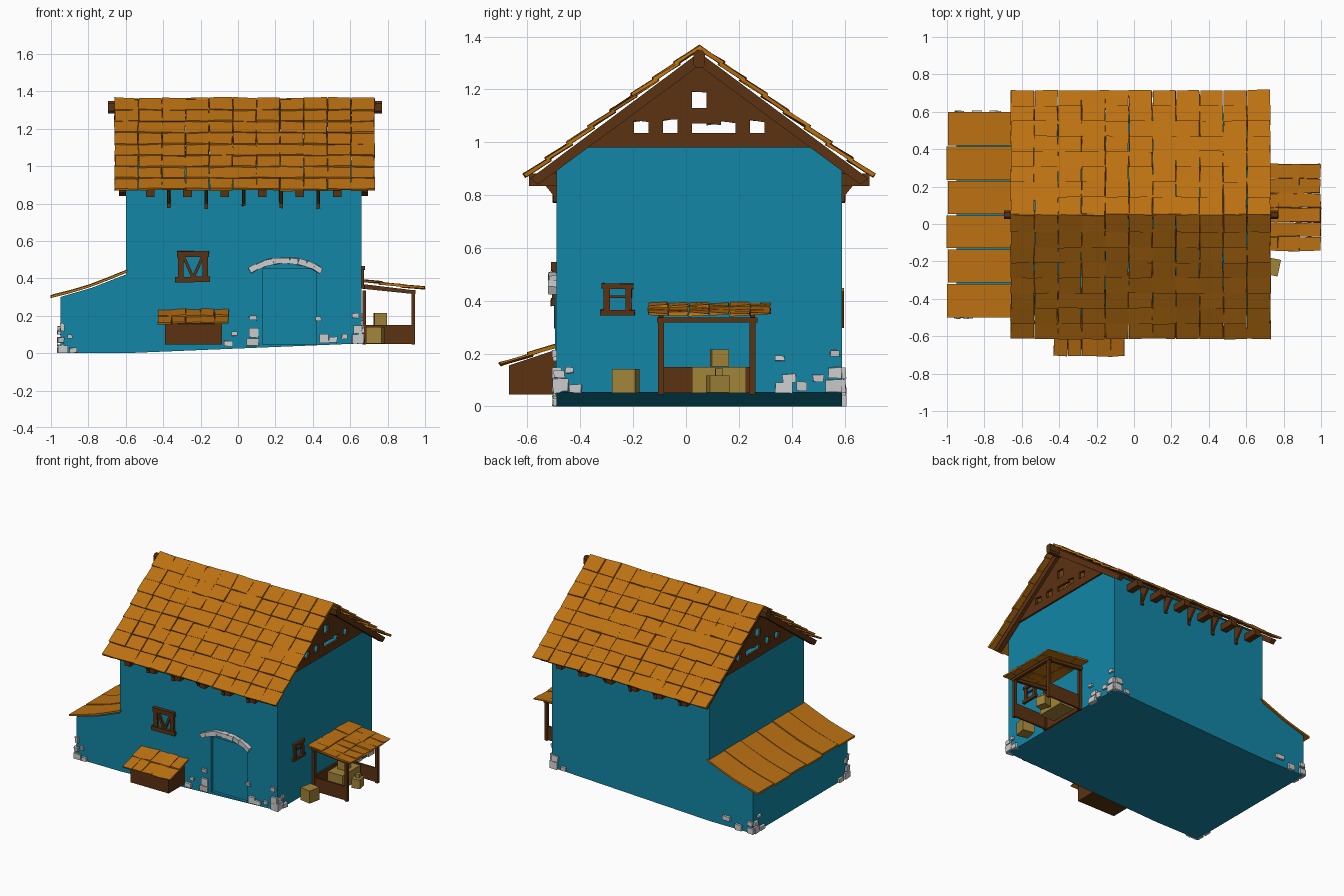
import bpy, bmesh, math, random
from mathutils import Vector, Matrix

if "Cube" in bpy.data.objects:
    bpy.data.objects.remove(bpy.data.objects["Cube"])
random.seed(4)
R = random.uniform

def material(name, c):
    m = bpy.data.materials.new(name)
    m.diffuse_color = (*c, 1)
    m.use_nodes = True
    m.node_tree.nodes["Principled BSDF"].inputs["Base Color"].default_value = m.diffuse_color
    return m

PLASTER = material("blue_plaster", (0.006, 0.24, 0.38))
TILE = material("orange_wood", (0.50, 0.165, 0.006))
WOOD = material("dark_wood", (0.105, 0.032, 0.006))
CRATE = material("crate_wood", (0.36, 0.23, 0.04))

def finish(name, bm, mat=None):
    bmesh.ops.recalc_face_normals(bm, faces=bm.faces)
    me = bpy.data.meshes.new(name)
    bm.to_mesh(me)
    bm.free()
    ob = bpy.data.objects.new(name, me)
    bpy.context.collection.objects.link(ob)
    if mat:
        me.materials.append(mat)
    return ob

def block(bm, c, size, rot=None, jit=0.0):
    """Box at c with an optional 3x3 rotation and corner jitter."""
    vs = bmesh.ops.create_cube(bm, size=1)["verts"]
    for v in vs:
        p = Vector([v.co[i] * size[i] + R(-jit, jit) for i in range(3)])
        v.co = (rot @ p if rot else p) + Vector(c)

def span(bm, x0, x1, y0, y1, z0, z1, jit=0.0):
    block(bm, ((x0+x1)/2, (y0+y1)/2, (z0+z1)/2), (x1-x0, y1-y0, z1-z0), None, jit)

def prism(bm, pts, axis, a, b):
    """Extrude a 2D outline along x (points are y,z) or y (points are x,z)."""
    place = (lambda p, t: (t, p[0], p[1])) if axis == "x" else (lambda p, t: (p[0], t, p[1]))
    lo = [bm.verts.new(place(p, a)) for p in pts]
    hi = [bm.verts.new(place(p, b)) for p in pts]
    bm.faces.new(lo)
    bm.faces.new(hi[::-1])
    for i in range(len(pts)):
        j = (i + 1) % len(pts)
        bm.faces.new((lo[i], lo[j], hi[j], hi[i]))

def shingles(bm, top, across, down, rows, cols, thick, tilt, jit):
    """Overlapping tilted boards over the rectangle spanned by across and down."""
    top, across, down = Vector(top), Vector(across), Vector(down)
    n = across.cross(down).normalized()
    if n.z < 0:
        n = -n
    a, d = across.normalized(), down.normalized()
    w, l = across.length / cols, down.length / rows
    d2 = d * math.cos(tilt) + n * math.sin(tilt)
    n2 = n * math.cos(tilt) - d * math.sin(tilt)
    rot = Matrix((a, d2, n2)).transposed()
    for j in range(rows):
        for i in range(cols):
            c = top + across * ((i+.5)/cols) + down * ((j+.44)/rows) + n * (thick + R(0, thick*.3))
            block(bm, c, (w - .003, l * 1.14, thick), rot, jit)

RY, RZ, SLOPE = 0.05, 1.345, 0.746       # ridge position and roof pitch
X0, X1, Y0, Y1 = -0.60, 0.66, -0.49, 0.59

def floor(x):
    return max(0, (x - X0) / (X1 - X0) * 0.052)

# main house walls with doorway recess
bm = bmesh.new()
prism(bm, [(Y0, 0), (Y0, .92), (-.42, .98), (-.355, 1.03), (.455, 1.03), (.52, .98), (Y1, .92), (Y1, 0)], "x", X0, X1)
for v in bm.verts:
    if v.co.z < .01:
        v.co.z = floor(v.co.x)
house = finish("house_walls", bm, PLASTER)
bm = bmesh.new()
span(bm, .13, .42, Y0 - .1, Y0 + .02, .047, .45)
cutter = finish("door_cutter", bm)
cutter.hide_render = True
cutter.hide_viewport = True
cut = house.modifiers.new("doorway", "BOOLEAN")
cut.operation, cut.object, cut.solver = "DIFFERENCE", cutter, "EXACT"
bm = bmesh.new()
span(bm, .11, .13, Y0 - .006, Y0 + .01, .045, .45)
span(bm, .11, .425, Y0 - .006, Y0 + .01, .45, .465)
finish("door_frame", bm, PLASTER)

# left lean-to walls and its curved boards
bm = bmesh.new()
prism(bm, [(-.95, 0), (X0, 0), (X0, .42), (-.78, .35), (-.95, .30)], "y", Y0, Y1)
finish("side_shed_walls", bm, PLASTER)
bm = bmesh.new()
curve = [(-1, .297), (-.9, .322), (-.8, .352), (-.7, .39), (-.59, .435)]
for i in range(6):
    y, o, e = -.50 + i * .1833, R(-.003, .004), R(-.006, .006)
    pts = [(x + e, z + o) for x, z in curve]
    prism(bm, pts + [(x, z + .013) for x, z in pts[::-1]], "y", y + R(.001, .004), y + .1833 - R(.001, .004))
finish("side_shed_roof", bm, TILE)

# main roof shingles
bm = bmesh.new()
for s in (-1, 1):
    shingles(bm, (-.66, RY, RZ), (1.39, 0, 0), (0, s * .65, -.65 * SLOPE), 8, 11, .012, .07, .0035)
finish("roof_shingles", bm, TILE)

# ridge beam (octagonal)
bm = bmesh.new()
prism(bm, [(RY-.022, 1.295), (RY-.012, 1.282), (RY+.012, 1.282), (RY+.022, 1.295),
           (RY+.022, 1.335), (RY+.012, 1.347), (RY-.012, 1.347), (RY-.022, 1.335)], "x", -.695, .77)
finish("ridge_beam", bm, WOOD)

# gable boards with broken gaps, end rafters
gaps = {0: [(1.035, 1.07), (1.13, 1.19)], 1: [(1.035, 1.068)], 2: [(1.035, 1.076)],
        4: [(1.035, 1.08)], -2: [(1.035, 1.085)], -4: [(1.035, 1.08)]}
under = lambda y: RZ - .006 - abs(y - RY) * SLOPE
bm = bmesh.new()
for xa, xb in ((X1 - .005, X1 + .012), (X0 - .012, X0 + .005)):
    for k in range(-8, 9):
        ya, yb = .0225 + .055 * k, .0775 + .055 * k
        z = .98
        for g0, g1 in gaps.get(k, []):
            span(bm, xa, xb, ya, yb, z, g0)
            z = g1
        j = R(-.006, .006) if z > 1 else 0
        pts = [(ya, z + j), (yb, z - j), (yb, max(under(yb), z + .002 - j))]
        if k == 0:
            pts.append((RY, under(RY)))
        prism(bm, pts + [(ya, max(under(ya), z + .002 + j))], "x", xa, xb)
    for s in (-1, 1):
        out = X1 if xa > 0 else X0 - .035
        prism(bm, [(RY, RZ - .005), (RY + s*.64, RZ - .005 - .64*SLOPE),
                   (RY + s*.61, RZ - .05 - .61*SLOPE), (RY, RZ - .055)], "x", out, out + .035)
finish("gable_boards_and_rafters", bm, WOOD)

# eave beam ends and hanging braces on both long sides
bm = bmesh.new()
for s, wall in ((-1, Y0), (1, Y1)):
    for i in range(6):
        x = -.47 + i * .2
        ya, yb = sorted((wall - s * .03, wall + s * .105))
        span(bm, x - .023, x + .023, ya, yb, .835, .882)
    for i in range(5):
        x = -.37 + i * .2
        ya, yb = sorted((wall - s * .005, wall + s * .013))
        span(bm, x - .009, x + .009, ya, yb, .77 + R(0, .02), .92, .002)
        prism(bm, [(wall, .80), (wall + s*.013, .80), (wall + s*.07, .87), (wall, .91)], "x", x - .007, x + .007)
finish("eave_beams", bm, WOOD)

# front window with V bars
bm = bmesh.new()
f0, f1 = Y0 - .022, Y0 + .01
span(bm, -.325, -.155, f0, f1, .513, .545, .002)
span(bm, -.335, -.15, f0, f1, .38, .408, .002)
for x in (-.305, -.175):
    span(bm, x - .015, x + .015, f0 + .005, f1, .40, .52, .001)
for s in (-1, 1):
    block(bm, (-.24 + s * .026, Y0 - .006, .46), (.016, .02, .125), Matrix.Rotation(s * .42, 3, "Y"))
finish("front_window", bm, WOOD)

# right window
bm = bmesh.new()
w0, w1 = X1 - .005, X1 + .018
span(bm, w0, w1, -.32, -.20, .445, .465, .002)
span(bm, w0, w1, -.325, -.195, .345, .365, .002)
for y in (-.30, -.217):
    span(bm, w0, w1 - .004, y - .012, y + .012, .36, .45, .001)
span(bm, w0, w1 - .01, -.30, -.22, .41, .42)
finish("right_window", bm, WOOD)

# front log store
bm = bmesh.new()
prism(bm, [(-.67, .045), (Y0, .045), (Y0, .215), (-.67, .155)], "x", -.39, -.085)
finish("front_bin", bm, WOOD)
bm = bmesh.new()
shingles(bm, (-.43, -.485, .222), (.38, 0, 0), (0, -.215, -.075), 2, 5, .01, .05, .004)
finish("front_bin_roof", bm, TILE)

# right porch: posts, rails, roof
bm = bmesh.new()
for y in (-.095, .252):
    for x in (.675, .937):
        span(bm, x - .01, x + .01, y - .011, y + .011, .045, .335)
    span(bm, .67, .94, y - .006, y + .006, .05, .15)
    prism(bm, [(.66, .345), (.95, .315), (.95, .335), (.66, .37)], "y", y - .01, y + .01)
span(bm, .927, .95, -.11, .27, .318, .337)
span(bm, X1 - .002, .672, -.095, .25, .05, .15)
finish("porch_frame", bm, WOOD)
bm = bmesh.new()
shingles(bm, (.655, -.145, .378), (0, .465, 0), (.34, 0, -.042), 3, 6, .01, .04, .004)
finish("porch_roof", bm, TILE)

# crates
bm = bmesh.new()
for c, s, a in (((.735, -.228, .096), (.085, .09, .09), -.2), ((.76, .125, .10), (.12, .205, .10), 0),
                ((.76, .127, .183), (.065, .065, .065), .1), ((.875, .12, .085), (.06, .075, .065), .25),
                ((.875, .125, .13), (.028, .028, .028), .1)):
    block(bm, c, s, Matrix.Rotation(a, 3, "Z"))
finish("crates", bm, CRATE)

# stones: (position along wall, height above ground, width, height)
bm = bmesh.new()
front = [(-.935, .02, .05, .04), (-.88, .015, .04, .03), (-.945, .07, .03, .03), (-.90, .09, .025, .02),
         (-.94, .14, .02, .04), (.08, .03, .065, .04), (.085, .08, .05, .05), (.08, .16, .04, .025),
         (-.05, .03, .05, .03), (-.02, .08, .03, .02), (.46, .035, .05, .05), (.51, .025, .04, .03), (.43, .14, .03, .025),
         (.64, .025, .06, .05), (.64, .075, .05, .04), (.57, .04, .03, .025), (.63, .15, .035, .025)]
back = [(-.935, .02, .05, .04), (-.93, .07, .04, .03), (-.84, .02, .05, .04), (-.74, .06, .06, .03),
        (.64, .025, .06, .05), (.63, .075, .05, .04), (.56, .02, .04, .03)]
right = [(-.475, .03, .06, .05), (-.42, .015, .045, .03), (-.48, .07, .04, .03), (-.44, .085, .03, .02), (.37, .02, .065, .04),
         (.39, .055, .05, .03), (.44, .025, .04, .035), (.355, .13, .035, .02), (.56, .025, .06, .05), (.565, .075, .05, .04),
         (.50, .055, .04, .025), (.565, .15, .035, .02)]
left = [(-.47, .02, .05, .045), (-.40, .015, .05, .03), (-.475, .07, .035, .03), (-.46, .13, .03, .03),
        (.565, .02, .05, .045), (.50, .015, .05, .03), (.57, .07, .035, .03), (.53, .11, .03, .02)]
for wall, y in ((front, Y0), (back, Y1)):
    for x, z, w, h in wall:
        block(bm, (x, y, z + floor(x)), (w, .03, h), None, .003)
for wall, x in ((right, X1), (left, -.95)):
    for y, z, w, h in wall:
        block(bm, (x, y, max(z, h/2) + floor(x)), (.03, w, h), None, .003)
# stone arch over the door
for i in range(9):
    t = -.5 + i * .125
    c = (.255 + .36 * math.sin(t), Y0 - .01, .13 + .36 * math.cos(t) + .005)
    block(bm, c, (.046, .04, .032), Matrix.Rotation(t, 3, "Y"), .003)
for v in bm.verts:
    v.co.z = max(v.co.z, 0)
finish("stones", bm)
